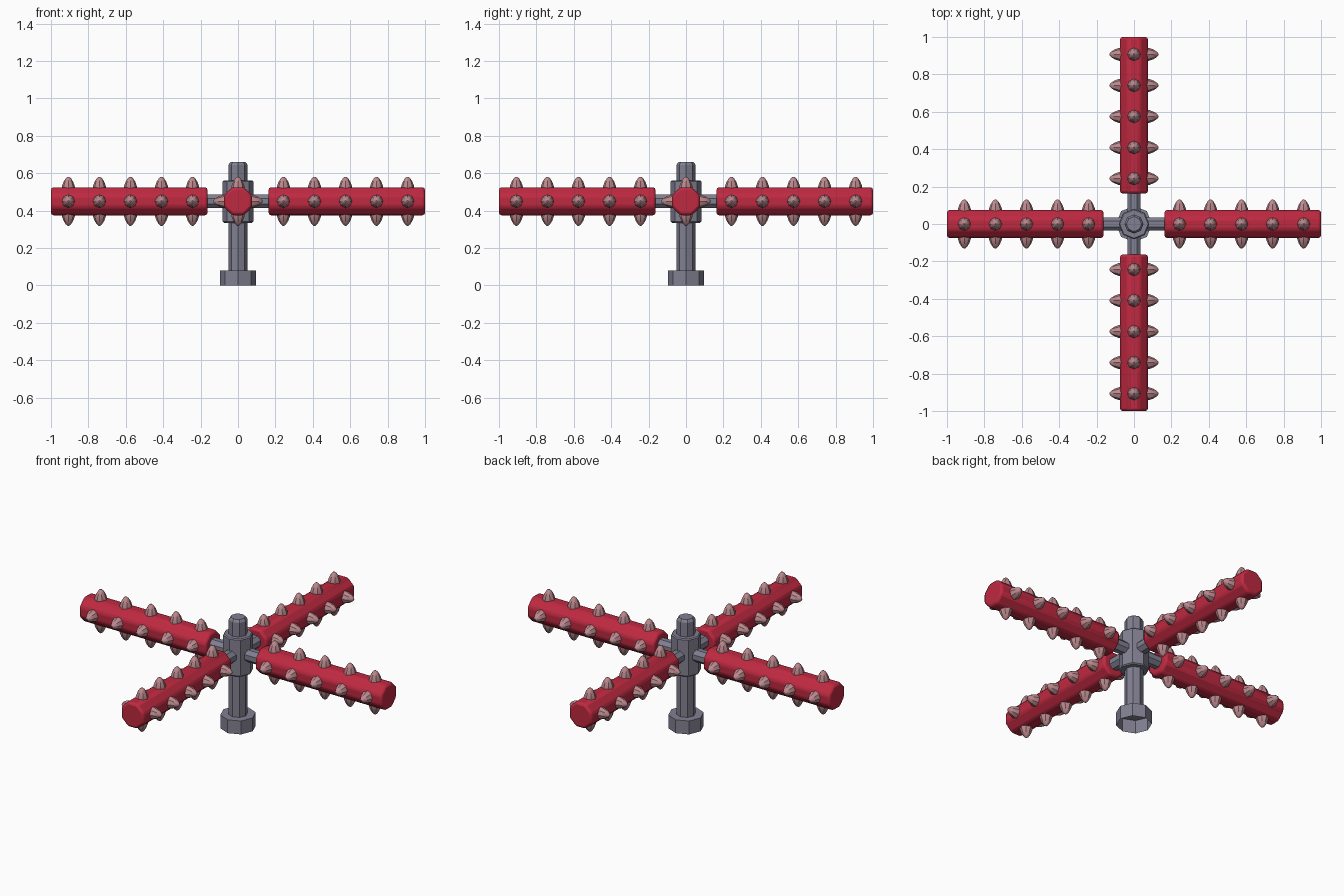
import bpy, bmesh, math
from mathutils import Matrix, Vector

cube = bpy.data.objects.get("Cube")
if cube:
    bpy.data.objects.remove(cube, do_unlink=True)

AXIS_Z = 0.45      # height of the arm axes
SIDES = 8


def material(name, rgb):
    m = bpy.data.materials.new(name)
    m.use_nodes = True
    m.diffuse_color = (*rgb, 1)
    m.node_tree.nodes["Principled BSDF"].inputs["Base Color"].default_value = (*rgb, 1)
    return m


steel = material("steel grey", (0.22, 0.215, 0.285))
red = material("red padding", (0.52, 0.022, 0.052))
pink = material("dusty pink", (0.50, 0.25, 0.27))


def lathe(bm, profile, turn=0.0, matrix=Matrix(), cap_start=True):
    """Ring-by-ring polygonal solid along z from (radius, height) pairs."""
    rings = []
    for r, z in profile:
        angles = [turn + math.tau * i / SIDES for i in range(SIDES)]
        rings.append([bm.verts.new(matrix @ Vector((r * math.cos(a), r * math.sin(a), z)))
                      for a in angles])
    for low, high in zip(rings, rings[1:]):
        for i in range(SIDES):
            j = (i + 1) % SIDES
            bm.faces.new((low[i], low[j], high[j], high[i]))
    if cap_start:
        bm.faces.new(rings[0][::-1])
    bm.faces.new(rings[-1])


def finish(name, bm, mat):
    mesh = bpy.data.meshes.new(name)
    bm.to_mesh(mesh)
    bm.free()
    mesh.materials.append(mat)
    obj = bpy.data.objects.new(name, mesh)
    bpy.context.collection.objects.link(obj)
    return obj


def bevel(obj, width, segments=2):
    mod = obj.modifiers.new("rounded_edges", "BEVEL")
    mod.width = width
    mod.segments = segments
    mod.limit_method = "ANGLE"
    mod.angle_limit = math.radians(30)


# Foot: hollow nut, open underneath
bm = bmesh.new()
lathe(bm, [(0.097, 0), (0.097, 0.08)], cap_start=False)
finish("foot", bm, steel)

# Post with a softened top
bm = bmesh.new()
lathe(bm, [(0.051, 0.08), (0.051, 0.645), (0.04, 0.66)])
finish("post", bm, steel)

# Hub
bm = bmesh.new()
lathe(bm, [(0.076, 0.335), (0.082, 0.341), (0.082, 0.555), (0.076, 0.561)])
finish("hub", bm, steel)

# Four arms: axle, padded roller and its rows of spikes
spike_profile = [(0.036, 0.062), (0.034, 0.082), (0.026, 0.104), (0.014, 0.123), (0.004, 0.131)]
half_step = math.pi / SIDES
for k, side in enumerate(("left", "back", "right", "front")):
    # local z runs outward along the arm
    arm = (Matrix.Translation((0, 0, AXIS_Z)) @ Matrix.Rotation(k * math.pi / 2, 4, "Z")
           @ Matrix.Rotation(math.pi / 2, 4, "Y"))

    bm = bmesh.new()
    lathe(bm, [(0.039, 0.04), (0.039, 0.2)], half_step, arm)
    finish(side + "_axle", bm, steel)

    bm = bmesh.new()
    lathe(bm, [(0.081, 0.163), (0.081, 1.0)], half_step, arm)
    roller = finish(side + "_roller", bm, red)
    bevel(roller, 0.014)

    bm = bmesh.new()
    for n in range(5):
        for q in range(4):
            spike = (arm @ Matrix.Translation((0, 0, 0.243 + 0.166 * n))
                     @ Matrix.Rotation(q * math.pi / 2, 4, "Z")
                     @ Matrix.Rotation(math.pi / 2, 4, "Y"))
            lathe(bm, spike_profile, 0, spike)
    finish(side + "_spikes", bm, pink)

# Soft shading that keeps hard edges crisp
for obj in bpy.context.collection.objects:
    if obj.type == "MESH":
        obj.select_set(True)
        bpy.context.view_layer.objects.active = obj
bpy.ops.object.shade_smooth_by_angle(angle=math.radians(30))
